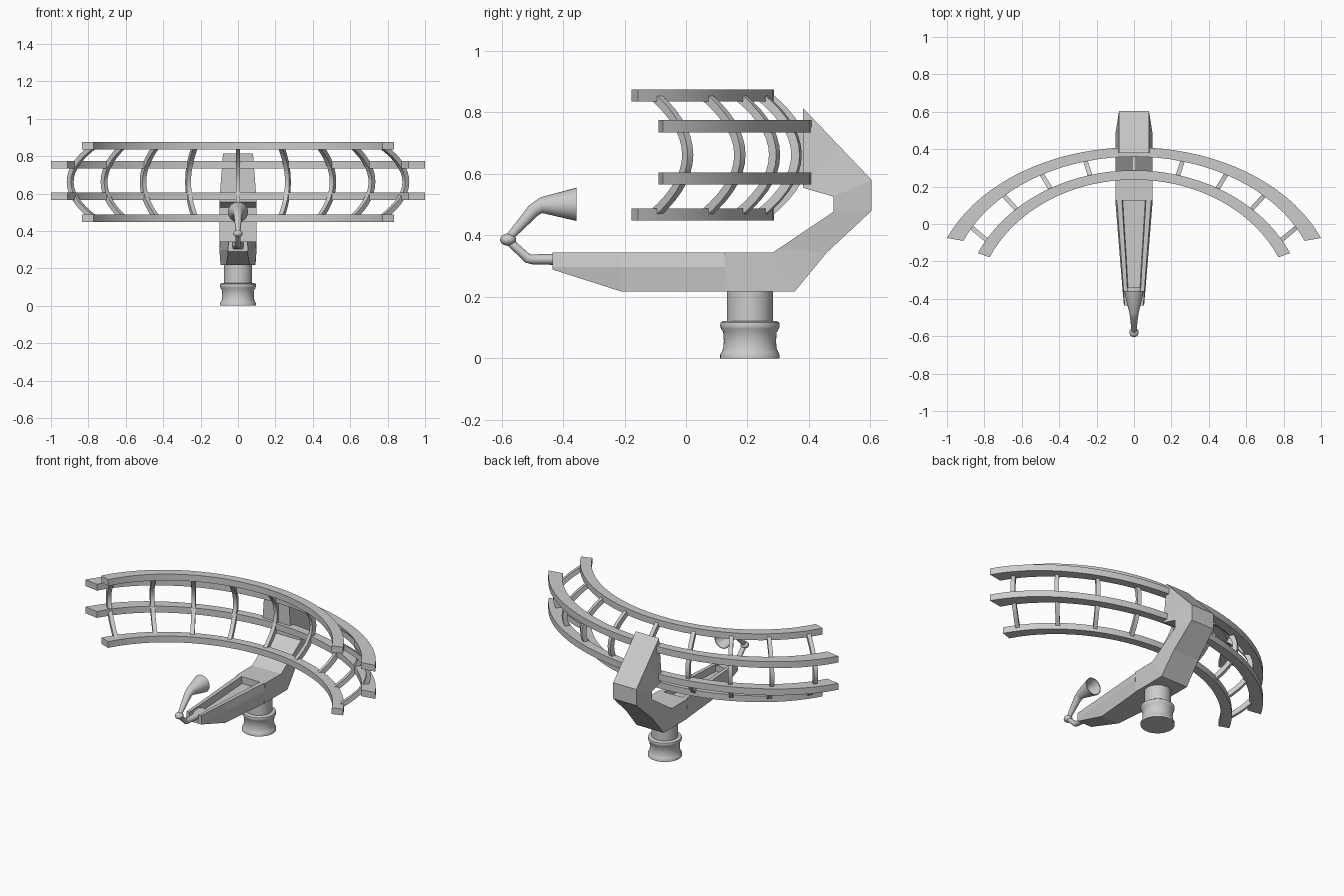
import bpy, bmesh, math
from mathutils import Vector

if "Cube" in bpy.data.objects:
    bpy.data.objects.remove(bpy.data.objects["Cube"])


def loft(name, rings, smooth=0, cap=True):
    """Skin a list of equal-length closed rings."""
    bm = bmesh.new()
    vs = [[bm.verts.new(p) for p in r] for r in rings]
    n = len(rings[0])
    for a, b in zip(vs, vs[1:]):
        for i in range(n):
            j = (i + 1) % n
            bm.faces.new((a[i], a[j], b[j], b[i]))
    if cap:
        bm.faces.new(vs[0])
        bm.faces.new(vs[-1])
    bmesh.ops.recalc_face_normals(bm, faces=bm.faces)
    me = bpy.data.meshes.new(name)
    bm.to_mesh(me)
    bm.free()
    ob = bpy.data.objects.new(name, me)
    bpy.context.collection.objects.link(ob)
    if smooth:
        bpy.ops.object.select_all(action='DESELECT')
        bpy.context.view_layer.objects.active = ob
        ob.select_set(True)
        bpy.ops.object.shade_smooth_by_angle(angle=math.radians(smooth))
    return ob


def circle(c, d, r, n=24):
    """Ring of radius r around c, lying across direction d in the YZ plane."""
    d = Vector(d).normalized()
    u = Vector((1, 0, 0))
    v = d.cross(u)
    return [Vector(c) + r * (math.cos(2 * math.pi * i / n) * u + math.sin(2 * math.pi * i / n) * v)
            for i in range(n)]


# curved rails: outer and inner elliptical edges (apex y, end x, end y)
def ellipse(edge, end, t):
    apex, ex, ey = edge
    b = (apex - ey) / (1 - math.cos(end))
    return Vector((ex / math.sin(end) * math.sin(t), apex - b * (1 - math.cos(t)), 0))


END_WIDE, END_NARROW = math.radians(68), math.radians(66)
WIDE = ((0.41, 1.0, -0.075), (0.36, 0.912, -0.09))
NARROW = ((0.287, 0.835, -0.156), (0.237, 0.772, -0.178))


def rail(name, edges, end, z0, z1, n=36):
    rings = []
    for i in range(n + 1):
        t = end * (2 * i / n - 1)
        o, q = (ellipse(e, end, t) for e in edges)
        rings.append([(o.x, o.y, z0), (o.x, o.y, z1), (q.x, q.y, z1), (q.x, q.y, z0)])
    loft(name, rings, 30)


rail("top_rail", NARROW, END_NARROW, 0.835, 0.875)
rail("upper_middle_rail", WIDE, END_WIDE, 0.735, 0.775)
rail("lower_middle_rail", WIDE, END_WIDE, 0.565, 0.605)
rail("bottom_rail", NARROW, END_NARROW, 0.449, 0.488)


# bowed ribs joining the rails
def rib(name, t, n=14):
    a = (ellipse(NARROW[0], END_NARROW, t) + ellipse(NARROW[1], END_NARROW, t)) / 2
    b = (ellipse(WIDE[0], END_WIDE, t) + ellipse(WIDE[1], END_WIDE, t)) / 2
    out = (b - a).normalized()
    side = Vector((out.y, -out.x, 0))
    rings = []
    for i in range(n + 1):
        s = 2 * i / n - 1
        c = a.lerp(b, 1 - s * s) + Vector((0, 0, 0.662 + 0.195 * s))
        nrm = Vector((out.x, out.y, 1.1 * s)).normalized() * 0.014
        w = side * 0.012
        rings.append([c + nrm + w, c + nrm - w, c - nrm - w, c - nrm + w])
    loft(name, rings, 30)


for k, deg in enumerate((-60.5, -44, -29.5, -15, 0, 15, 29.5, 44, 60.5)):
    rib("rib_%d" % (k + 1), math.radians(deg))


# front arm with an open trough along its top
def arm_ring(y, zb, wb, wm, wt, wi):
    half = [(wb, zb), (wm, 0.297), (wt, 0.344), (wi, 0.344), (wi - 0.004, 0.302)]
    return [(x, y, z) for x, z in half] + [(-x, y, z) for x, z in reversed(half)]


loft("front_arm", [
    arm_ring(-0.435, 0.289, 0.05, 0.054, 0.05, 0.031),
    arm_ring(-0.211, 0.2175, 0.062, 0.073, 0.066, 0.043),
    arm_ring(0.128, 0.2175, 0.092, 0.1, 0.092, 0.064)])

# elbow and head: pairs of inner and outer profile points (y, z, half width)
pairs = [
    ((0.125, 0.344, 0.098), (0.125, 0.2175, 0.094)),
    ((0.282, 0.344, 0.1), (0.354, 0.2175, 0.094)),
    ((0.300, 0.356, 0.1), (0.458, 0.344, 0.09)),
    ((0.480, 0.477, 0.1), (0.604, 0.480, 0.08)),
    ((0.480, 0.526, 0.1), (0.604, 0.580, 0.08)),
    ((0.380, 0.555, 0.1), (0.492, 0.6975, 0.08)),
    ((0.380, 0.815, 0.08), (0.383, 0.812, 0.08)),
]
loft("elbow_and_head", [
    [(-i[2], i[0], i[1]), (i[2], i[0], i[1]), (o[2], o[0], o[1]), (-o[2], o[0], o[1])]
    for i, o in pairs])

# turned pedestal
profile = [(0.097, 0), (0.097, 0.012), (0.092, 0.02), (0.087, 0.032), (0.085, 0.055),
           (0.087, 0.085), (0.094, 0.096), (0.097, 0.106), (0.095, 0.116), (0.088, 0.121),
           (0.075, 0.121), (0.075, 0.225)]
loft("pedestal", [[(r * math.cos(a), 0.208 + r * math.sin(a), z)
                   for a in (2 * math.pi * i / 40 for i in range(40))]
                  for r, z in profile], 40)

# feed pipe: flattened root, rod and bend up to the knob
root = []
for y, r, h in ((-0.34, 0.044, 0.02), (-0.375, 0.04, 0.02), (-0.43, 0.021, 0.018), (-0.5, 0.016, 0.016)):
    root.append([(r * math.cos(a), y, 0.322 + h * math.sin(a))
                 for a in (2 * math.pi * i / 24 for i in range(24))])
root.append(circle((0, -0.515, 0.325), (0, -1, 0.5), 0.0155))
root.append(circle((0, -0.58, 0.385), (0, -1, 0.9), 0.013))
# match ring winding of the circle helper
root[:4] = [[(p[0], p[1], 0.644 - p[2]) for p in r] for r in root[:4]]
if (Vector(root[4][6]).z > 0.325) != (root[3][6][2] > 0.322):
    root[:4] = [[(p[0], p[1], 0.644 - p[2]) for p in r] for r in root[:4]]
loft("feed_pipe", root, 40)

# knob
bpy.ops.mesh.primitive_uv_sphere_add(segments=24, ring_count=12, location=(0, -0.579, 0.386))
knob = bpy.context.object
knob.name = "feed_knob"
knob.scale = (0.025, 0.026, 0.02)
bpy.ops.object.shade_smooth()

# upper pipe flaring into the hollow horn
loft("feed_horn", [
    circle((0, -0.58, 0.388), (0, 1, 1.1), 0.012),
    circle((0, -0.495, 0.482), (0, 1, 1.1), 0.022),
    circle((0, -0.470, 0.498), (0, 1, 0.15), 0.026),
    circle((0, -0.357, 0.501), (0, 1, 0), 0.054),
    circle((0, -0.357, 0.501), (0, 1, 0), 0.049),
    circle((0, -0.440, 0.499), (0, 1, 0), 0.022)], 40)
